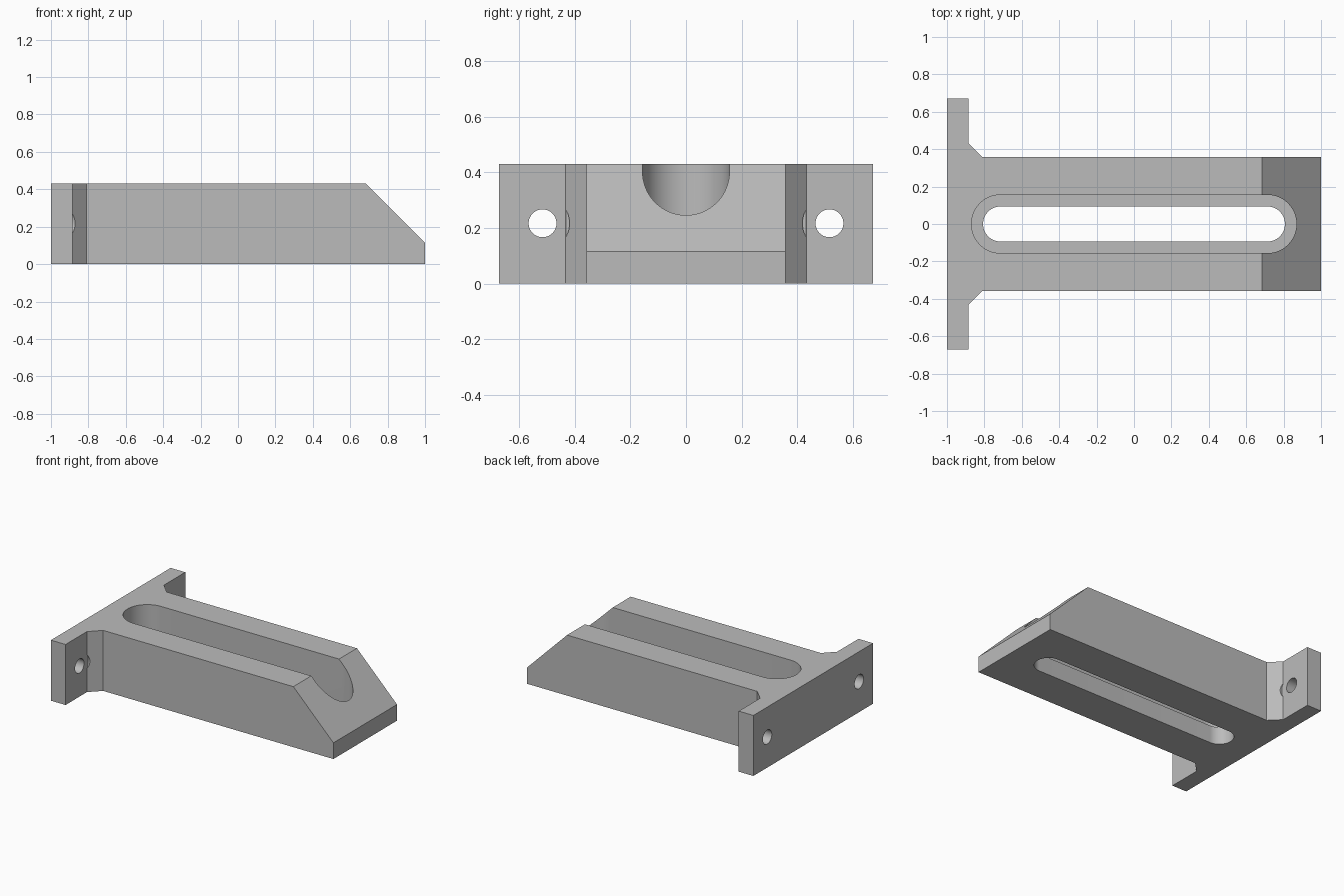
import bpy, bmesh, math
from mathutils import Vector

cube = bpy.data.objects.get("Cube")
if cube:
    bpy.data.objects.remove(cube, do_unlink=True)

HEIGHT = 0.43

metal = bpy.data.materials.new("grey_metal")
metal.use_nodes = True
grey = (0.5, 0.5, 0.5, 1)
metal.diffuse_color = grey
metal.node_tree.nodes["Principled BSDF"].inputs["Base Color"].default_value = grey


def prism(name, outline, z0, z1):
    """Extrude a counter-clockwise plan outline from z0 to z1."""
    bm = bmesh.new()
    base = bm.faces.new([bm.verts.new((x, y, z0)) for x, y in outline])
    top = bmesh.ops.extrude_face_region(bm, geom=[base])["geom"]
    bmesh.ops.translate(bm, vec=(0, 0, z1 - z0),
                        verts=[v for v in top if isinstance(v, bmesh.types.BMVert)])
    bmesh.ops.recalc_face_normals(bm, faces=bm.faces)
    mesh = bpy.data.meshes.new(name)
    bm.to_mesh(mesh)
    bm.free()
    obj = bpy.data.objects.new(name, mesh)
    bpy.context.collection.objects.link(obj)
    return obj


def stadium(centre, radius, steps=32):
    """Outline with a half circle at each end of the x axis."""
    points = []
    for side in (1, -1):
        for i in range(steps + 1):
            a = math.pi * (i / steps - 0.5)
            points.append((side * (centre + radius * math.cos(a)), side * radius * math.sin(a)))
    return points


def rod(name, radius, x0, x1, y):
    """Cylinder along x at half height."""
    bpy.ops.mesh.primitive_cylinder_add(vertices=64, radius=radius, depth=x1 - x0,
                                        location=((x0 + x1) / 2, y, HEIGHT / 2 + 0.002),
                                        rotation=(0, math.pi / 2, 0))
    bpy.context.object.name = name
    return bpy.context.object


# Bar with mounting flange and angled corners
half = [(1, 0.357), (-0.81, 0.357), (-0.885, 0.432), (-0.885, 0.672), (-1, 0.672)]
bracket = prism("slotted_bracket", half + [(x, -y) for x, y in reversed(half)], 0, HEIGHT)
bracket.data.materials.append(metal)

# Sloped nose
bm = bmesh.new()
bm.from_mesh(bracket.data)
bmesh.ops.bisect_plane(bm, geom=bm.verts[:] + bm.edges[:] + bm.faces[:],
                       plane_co=(0.685, 0, HEIGHT), plane_no=Vector((1, 0, 1)).normalized(),
                       clear_outer=True)
bmesh.ops.holes_fill(bm, edges=[e for e in bm.edges if e.is_boundary])
bmesh.ops.recalc_face_normals(bm, faces=bm.faces)
bm.to_mesh(bracket.data)
bm.free()

# Stepped slot, screw holes and screw head clearances
cutters = [prism("wide_slot_cutter", stadium(0.713, 0.156), 0.125, 0.6),
           prism("through_slot_cutter", stadium(0.713, 0.094), -0.1, 0.3)]
for side, y in (("left", 0.515), ("right", -0.515)):
    cutters.append(rod(side + "_screw_hole_cutter", 0.05, -1.1, -0.7, y))
    cutters.append(rod(side + "_screw_head_cutter", 0.097, -0.8845, -0.7, y))

bpy.ops.object.select_all(action="DESELECT")
bracket.select_set(True)
bpy.context.view_layer.objects.active = bracket
for cutter in cutters:
    cutter.hide_render = True
    cut = bracket.modifiers.new(cutter.name, "BOOLEAN")
    cut.operation = "DIFFERENCE"
    cut.solver = "EXACT"
    cut.object = cutter
    bpy.ops.object.modifier_apply(modifier=cut.name)
for cutter in cutters:
    bpy.data.objects.remove(cutter, do_unlink=True)

bpy.ops.object.shade_smooth_by_angle(angle=math.radians(30))
